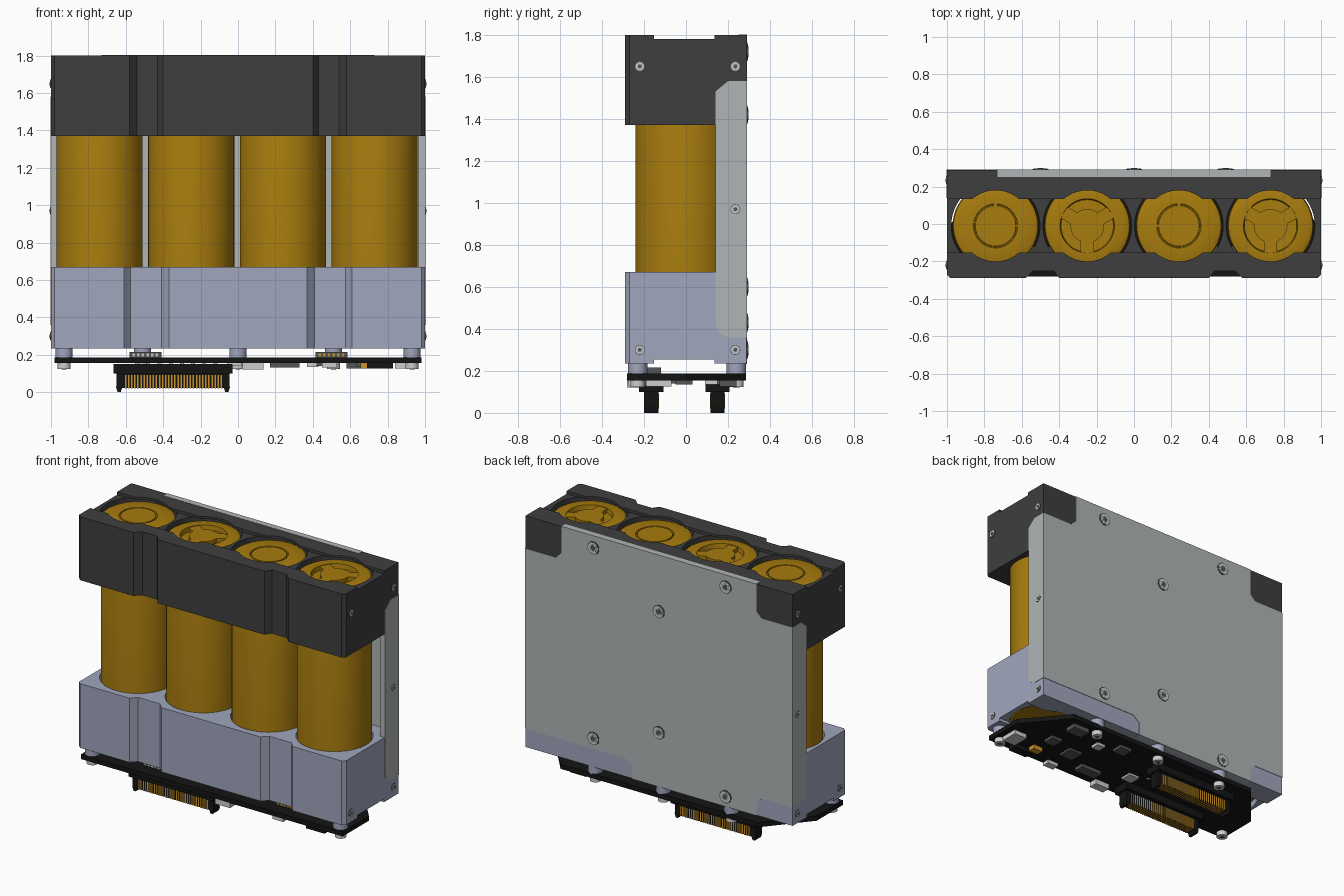
import bpy, bmesh, math
from mathutils import Matrix, Vector

if "Cube" in bpy.data.objects:
    bpy.data.objects.remove(bpy.data.objects["Cube"], do_unlink=True)


def material(name, r, g, b):
    lin = [((c / 255 + 0.055) / 1.055) ** 2.4 for c in (r, g, b)] + [1]
    m = bpy.data.materials.new(name)
    m.use_nodes = True
    m.diffuse_color = lin
    m.node_tree.nodes["Principled BSDF"].inputs["Base Color"].default_value = lin
    return m


CHARCOAL = material("charcoal plastic", 62, 62, 62)
LAVENDER = material("lavender plastic", 160, 166, 188)
GOLD = material("amber wrap", 168, 124, 14)
GREY = material("grey aluminium", 176, 181, 181)
BLACK = material("board black", 20, 20, 20)
SILVER = material("silver", 205, 205, 205)
DARK = material("dark grey", 84, 86, 88)
PIN = material("gold contacts", 205, 150, 40)

CELL_X = (-0.74, -0.25, 0.24, 0.73)
CELL_Y = -0.01
# Turns local z towards the named axis
TURN = {"z": Matrix(), "x": Matrix.Rotation(math.pi / 2, 4, "Y"),
        "y": Matrix.Rotation(-math.pi / 2, 4, "X")}


def finish(name, bm, mat, smooth=False):
    bmesh.ops.recalc_face_normals(bm, faces=bm.faces)
    me = bpy.data.meshes.new(name)
    bm.to_mesh(me)
    bm.free()
    ob = bpy.data.objects.new(name, me)
    bpy.context.collection.objects.link(ob)
    me.materials.append(mat)
    if smooth:
        bpy.ops.object.select_all(action="DESELECT")
        ob.select_set(True)
        bpy.context.view_layer.objects.active = ob
        bpy.ops.object.shade_smooth_by_angle(angle=math.radians(35))
    return ob


def prism(name, pts, lo, hi, axis, mat):
    place = {"x": lambda a, b, t: (t, a, b), "y": lambda a, b, t: (a, t, b),
             "z": lambda a, b, t: (a, b, t)}[axis]
    bm = bmesh.new()
    face = bm.faces.new([bm.verts.new(place(a, b, lo)) for a, b in pts])
    grown = bmesh.ops.extrude_face_region(bm, geom=[face])["geom"]
    verts = [g for g in grown if isinstance(g, bmesh.types.BMVert)]
    bmesh.ops.translate(bm, verts=verts, vec=place(0, 0, hi - lo))
    return finish(name, bm, mat)


def box(name, x, y, z, mat):
    return prism(name, [(x[0], y[0]), (x[1], y[0]), (x[1], y[1]), (x[0], y[1])],
                 z[0], z[1], "z", mat)


def cylinder(name, loc, r, depth, mat, axis="z", sides=32):
    bm = bmesh.new()
    bmesh.ops.create_cone(bm, cap_ends=True, segments=sides, radius1=r, radius2=r,
                          depth=depth, matrix=Matrix.Translation(loc) @ TURN[axis])
    return finish(name, bm, mat, True)


def lathe(name, profile, x, y, mat):
    bm = bmesh.new()
    verts = [bm.verts.new((r, 0, z)) for r, z in profile]
    edges = [bm.edges.new(p) for p in zip(verts, verts[1:])]
    bmesh.ops.spin(bm, geom=verts + edges, axis=(0, 0, 1), cent=(0, 0, 0),
                   angle=2 * math.pi, steps=64)
    bmesh.ops.remove_doubles(bm, verts=bm.verts, dist=0.0001)
    bmesh.ops.translate(bm, verts=bm.verts, vec=(x, y, 0))
    return finish(name, bm, mat, True)


def carve(ob, cutter):
    mod = ob.modifiers.new("cut", "BOOLEAN")
    mod.operation, mod.solver, mod.object = "DIFFERENCE", "EXACT", cutter
    bpy.context.view_layer.objects.active = ob
    bpy.ops.object.modifier_apply(modifier=mod.name)
    bpy.data.objects.remove(cutter, do_unlink=True)


def screw(name, loc, axis, r):
    for part, size, depth, mat in (("rim", r, 0.006, DARK), ("head", r * 0.85, 0.010, SILVER),
                                   ("washer", r * 0.6, 0.012, GREY), ("socket", r * 0.38, 0.015, DARK)):
        cylinder(f"{name}_{part}", loc, size, depth, mat, axis, 20)


# Cell holders: notched blocks, bored for the cells, with an open end channel
def holder(name, notch, inner, outer, mat):
    a, b, c, d = notch
    half = [(a, -0.29), (b, -0.25), (c, -0.25), (d, -0.29), (0.98, -0.29), (1, -0.27), (1, 0.288)]
    ob = prism(name, half + [(-x, y) for x, y in reversed(half)], inner, outer, "z", mat)
    s = 1 if outer > inner else -1
    start, stop = inner - s * 0.05, outer - s * 0.015
    for x in CELL_X:
        carve(ob, cylinder("bore", (x, CELL_Y, (start + stop) / 2), 0.237, abs(stop - start), mat, sides=64))
        carve(ob, cylinder("mouth", (x, CELL_Y, outer), 0.19, 0.2, mat, sides=64))
    carve(ob, box("channel", (-1.1, 1.1), (-0.152, 0.135), (outer - s * 0.02, outer + s * 0.1), mat))
    bpy.ops.object.select_all(action="DESELECT")
    ob.select_set(True)
    bpy.ops.object.shade_smooth_by_angle(angle=math.radians(25))


holder("top_holder", (0.40, 0.43, 0.54, 0.58), 1.37, 1.8, CHARCOAL)
holder("bottom_holder", (0.37, 0.41, 0.575, 0.61), 0.67, 0.235, LAVENDER)

# Cells: plain ends and vented ends alternate
for i, x in enumerate(CELL_X):
    top, low = 1.765, 0.27
    if i % 2:
        end = [(0, top - 0.03), (0.14, top - 0.03), (0.145, top)]
    else:
        end = [(0, top), (0.108, top), (0.11, top - 0.008), (0.116, top - 0.008), (0.118, top)]
    lathe(f"cell_{i + 1}", end + [(0.205, top), (0.225, top - 0.01), (0.23, top - 0.03),
                                  (0.23, low + 0.02), (0.21, low), (0, low)], x, CELL_Y, GOLD)
    if i % 2:
        cylinder(f"terminal_{i + 1}", (x, CELL_Y, top - 0.02), 0.09, 0.032, GOLD)
        for k in range(3):
            arm = box(f"terminal_arm_{i + 1}_{k + 1}", (0.02, 0.15), (-0.035, 0.035),
                      (top - 0.03, top - 0.004), GOLD)
            arm.location = (x, CELL_Y, 0)
            arm.rotation_euler.z = math.radians(30 + 120 * k)

# Back plate with stepped corners, and its side flanges
prism("back_plate", [(-0.73, 1.802), (0.73, 1.802), (0.73, 1.62), (0.77, 1.58), (1.002, 1.58),
                     (1.002, 0.36), (0.25, 0.36), (0.2, 0.32), (0.2, 0.233), (-0.73, 0.233),
                     (-0.73, 0.32), (-0.77, 0.36), (-1.002, 0.36), (-1.002, 1.58),
                     (-0.77, 1.58), (-0.73, 1.62)], 0.25, 0.291, "y", GREY)
flange = [(0.14, 0.42), (0.14, 1.53), (0.2, 1.58), (0.291, 1.58), (0.291, 0.36), (0.2, 0.36), (0.155, 0.385)]
for s, side in ((1, "left"), (-1, "right")):
    prism(f"{side}_flange", flange, s * 0.965, s * 1.002, "x", GREY)
    for k, (y, z) in enumerate([(-0.22, 1.65), (0.235, 1.65), (0.235, 0.97), (-0.22, 0.3), (0.235, 0.3)]):
        screw(f"{side}_screw_{k + 1}", (s, y, z), "x", 0.024)
for k, (x, z) in enumerate([(0.49, 1.72), (-0.5, 1.72), (0, 1.42), (0, 0.6), (0.49, 0.43), (-0.5, 0.3)]):
    screw(f"plate_screw_{k + 1}", (x, 0.291, z), "y", 0.044)

# Circuit board, standoffs and board screws
prism("circuit_board", [(-0.98, -0.28), (0.98, -0.28), (0.98, 0), (0.74, 0.285), (-0.74, 0.285), (-0.98, 0)],
      0.155, 0.187, "z", BLACK)
for k, (x, y) in enumerate([(-0.93, -0.23), (0.93, -0.23), (0, 0.24), (0.51, 0.24), (-0.51, 0.24)]):
    cylinder(f"standoff_{k + 1}", (x, y, 0.215), 0.046, 0.065, LAVENDER)
    cylinder(f"board_screw_{k + 1}", (x, y, 0.14), 0.035, 0.034, SILVER, sides=20)
    cylinder(f"board_socket_{k + 1}", (x, y, 0.124), 0.015, 0.006, DARK, sides=6)

# Two long connectors with rows of contacts and guide tabs
for n, y in (("front", -0.165), ("back", 0.15)):
    box(f"{n}_connector_flange", (-0.665, -0.03), (y - 0.058, y + 0.058), (0.1, 0.15), BLACK)
    box(f"{n}_connector_body", (-0.65, -0.045), (y - 0.034, y + 0.034), (0.022, 0.11), BLACK)
    for x in (-0.635, -0.06):
        prism(f"{n}_guide_tab", [(x - 0.018, 0.03), (x - 0.008, 0), (x + 0.008, 0), (x + 0.018, 0.03)],
              y - 0.034, y + 0.034, "y", BLACK)
    for k in range(32):
        x = -0.605 + k * 0.0165
        box(f"{n}_contact_{k + 1}", (x, x + 0.008), (y - 0.036, y + 0.036), (0.02, 0.092), PIN)

# Chips under the board: centre, half size, height, colour
for name, x, y, w, d, h, mat in (
        ("chip", 0.25, 0.18, 0.045, 0.04, 0.02, DARK), ("socket", 0.89, -0.13, 0.05, 0.06, 0.03, SILVER),
        ("fuse", 0.69, -0.16, 0.035, 0.025, 0.03, PIN), ("coil", 0.64, 0.2, 0.06, 0.04, 0.03, DARK),
        ("driver", 0.67, -0.01, 0.04, 0.04, 0.02, DARK), ("controller", 0.47, -0.07, 0.05, 0.05, 0.015, DARK),
        ("front_port", 0.08, -0.25, 0.055, 0.03, 0.035, SILVER), ("switch", 0.49, -0.25, 0.04, 0.025, 0.025, SILVER),
        ("regulator", -0.02, -0.06, 0.04, 0.04, 0.015, SILVER), ("memory", 0.25, -0.16, 0.08, 0.035, 0.025, DARK),
        ("jack", 0.76, -0.23, 0.07, 0.03, 0.03, BLACK), ("sensor", 0.4, 0.12, 0.03, 0.03, 0.02, SILVER)):
    box(name, (x - w, x + w), (y - d, y + d), (0.156 - h, 0.156), mat)
for k in range(8):
    box(f"resistor_{k + 1}", (-0.55 + k * 0.06, -0.53 + k * 0.06), (-0.005, 0.01), (0.147, 0.156), GREY)

# Sockets between board and holder
for x, body, face in ((-0.495, DARK, SILVER), (0.5, DARK, PIN)):
    box("top_socket", (x - 0.085, x + 0.085), (-0.19, -0.12), (0.186, 0.215), body)
    for k in range(6):
        px = x - 0.07 + k * 0.025
        box("top_socket_contact", (px, px + 0.013), (-0.194, -0.185), (0.192, 0.208), face)
